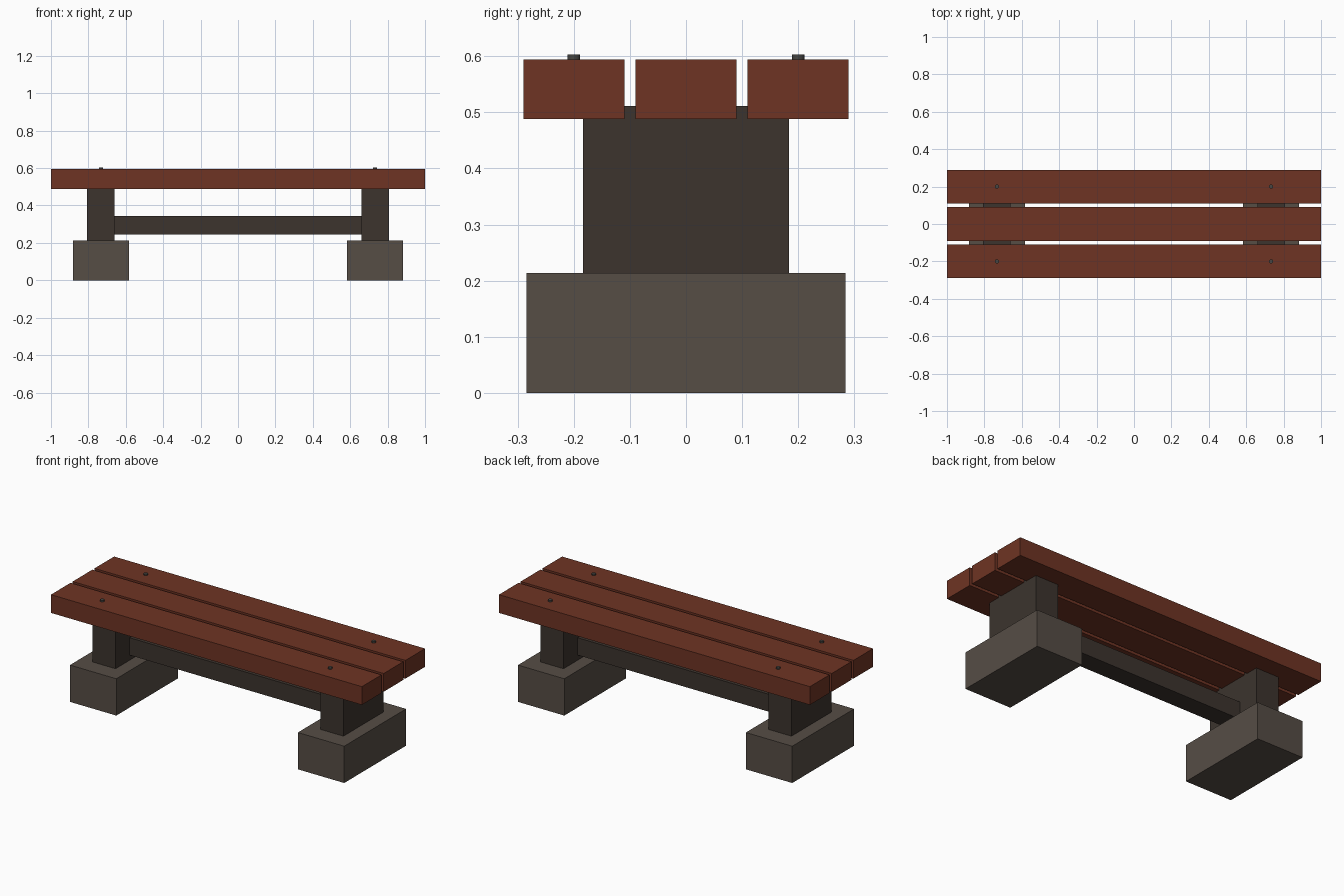
import bpy

if "Cube" in bpy.data.objects:
    bpy.data.objects.remove(bpy.data.objects["Cube"])


def material(name, rgb):
    m = bpy.data.materials.new(name)
    m.diffuse_color = (*rgb, 1.0)
    m.use_nodes = True
    m.node_tree.nodes["Principled BSDF"].inputs["Base Color"].default_value = m.diffuse_color
    return m


wood = material("red brown wood", (0.156, 0.034, 0.017))
dark = material("dark timber", (0.045, 0.034, 0.027))
stone = material("grey brown stone", (0.093, 0.074, 0.060))
steel = material("bolt grey", (0.065, 0.062, 0.055))


def box(name, x, y, z, mat):
    """Box from (min, max) ranges on each axis."""
    ranges = (x, y, z)
    bpy.ops.mesh.primitive_cube_add(size=1, location=[(a + b) / 2 for a, b in ranges])
    ob = bpy.context.object
    ob.name = name
    ob.scale = [b - a for a, b in ranges]
    bpy.ops.object.transform_apply(location=False, rotation=False, scale=True)
    ob.data.materials.append(mat)
    return ob


# Three seat planks
for label, y in (("front", -0.2), ("middle", 0.0), ("back", 0.2)):
    box(label + "_seat_plank", (-1, 1), (y - 0.09, y + 0.09), (0.488, 0.594), wood)

# Stone feet, posts and bolts at each end
for side, cx in (("left", -0.733), ("right", 0.733)):
    box(side + "_foot", (cx - 0.149, cx + 0.149), (-0.284, 0.284), (0, 0.214), stone)
    box(side + "_post", (cx - 0.074, cx + 0.074), (-0.184, 0.184), (0.205, 0.511), dark)
    for row, y in (("front", -0.2), ("back", 0.2)):
        bpy.ops.mesh.primitive_cylinder_add(vertices=12, radius=0.0115, depth=0.02,
                                            location=(cx, y, 0.593))
        bolt = bpy.context.object
        bolt.name = f"{side}_{row}_bolt"
        bolt.data.materials.append(steel)
        bpy.ops.object.shade_smooth_by_angle()

# Stretcher beam between the posts
box("stretcher_beam", (-0.665, 0.665), (-0.055, 0.055), (0.244, 0.345), dark)
